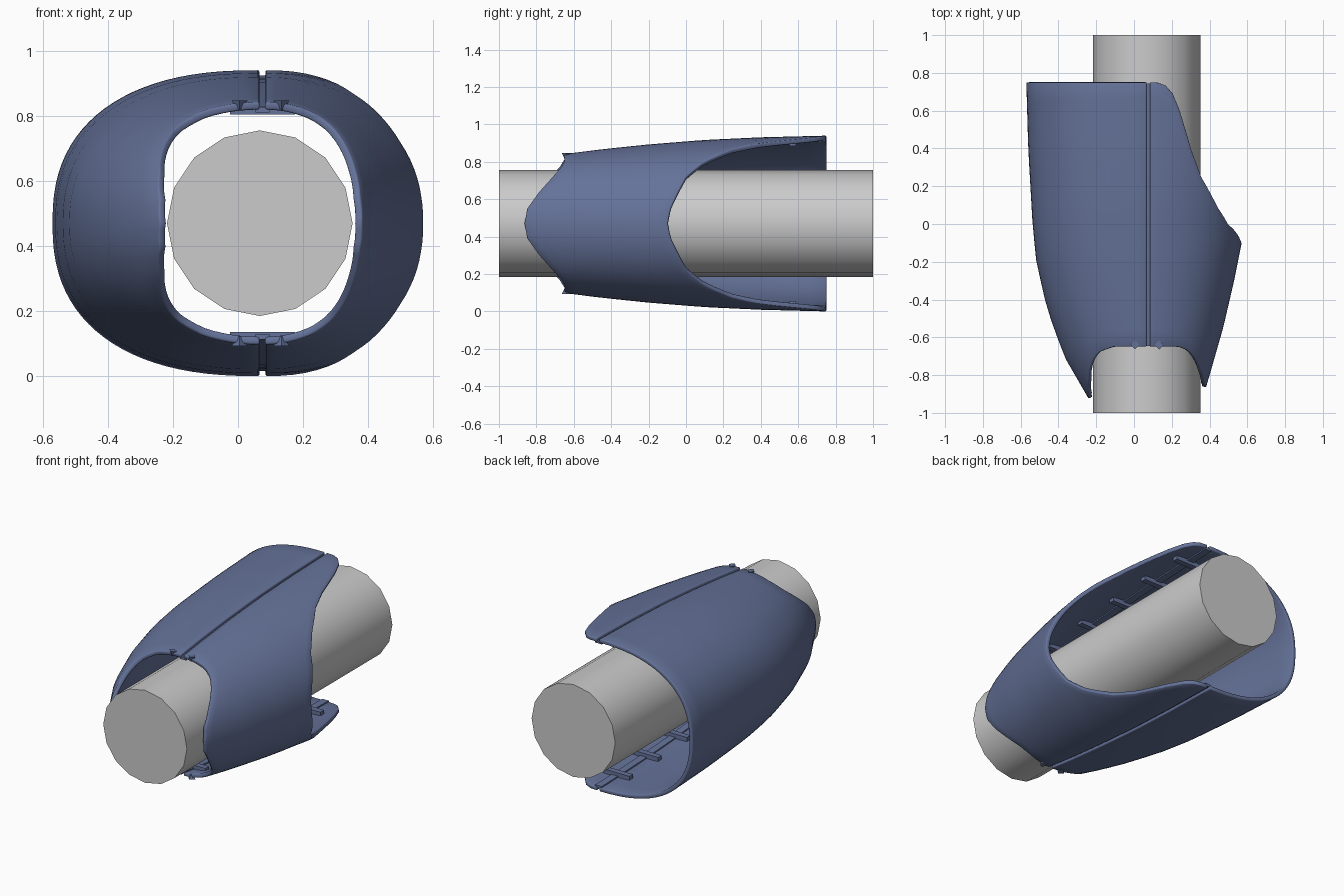
import bpy, bmesh
from math import sin, cos, radians, pi

if "Cube" in bpy.data.objects:
    bpy.data.objects.remove(bpy.data.objects["Cube"])

CX, CZ = 0.075, 0.47          # shell axis
blue = bpy.data.materials.new("armour_blue")
blue.diffuse_color = (0.13, 0.17, 0.32, 1)
blue.use_nodes = True
blue.node_tree.nodes["Principled BSDF"].inputs["Base Color"].default_value = blue.diffuse_color

def interp(pts, v):
    """Piecewise linear lookup in a short profile."""
    if v <= pts[0][0]:
        return pts[0][1]
    for (a, p), (b, q) in zip(pts, pts[1:]):
        if v <= b:
            return p + (q - p) * (v - a) / (b - a)
    return pts[-1][1]

# Half-height and half-widths along y
HEIGHT = [(-0.93, 0.29), (-0.65, 0.372), (-0.45, 0.397), (-0.2, 0.423), (0.1, 0.447), (0.4, 0.461), (0.75, 0.47)]
LEFT_W = [(-0.925, 0.315), (-0.7, 0.445), (-0.45, 0.535), (-0.2, 0.592), (0, 0.612), (0.4, 0.635), (0.75, 0.645)]
RIGHT_W = [(-0.87, 0.305), (-0.55, 0.397), (-0.3, 0.455), (-0.1, 0.495), (0.1, 0.52), (0.4, 0.54), (0.75, 0.55)]
# Edge position by angle from the side (0) to the seam (90)
LEFT_FRONT = [(0, -0.925), (15, -0.905), (30, -0.84), (45, -0.74), (55, -0.68), (68, -0.65), (90, -0.65)]
RIGHT_FRONT = [(0, -0.865), (15, -0.85), (30, -0.79), (45, -0.715), (55, -0.67), (65, -0.65), (90, -0.65)]
LEFT_BACK = [(0, 0.75), (90, 0.75)]
RIGHT_BACK = [(0, -0.1), (10, -0.085), (20, -0.05), (34, 0.0), (46, 0.09), (60, 0.25), (68, 0.4),
              (74, 0.58), (78, 0.68), (82, 0.73), (86, 0.747), (90, 0.75)]

def finish(ob, angle=35, coloured=True):
    if coloured:
        ob.data.materials.append(blue)
    bpy.ops.object.select_all(action='DESELECT')
    bpy.context.view_layer.objects.active = ob
    ob.select_set(True)
    bpy.ops.object.shade_smooth_by_angle(angle=radians(angle))

def shell_half(name, side, width, front, back, power):
    """Curved half shell from superellipse sections between two cut edges."""
    bm = bmesh.new()
    nt, ny = 48, 16
    grid = []
    for i in range(nt + 1):
        deg = -90 + 180 * i / nt
        t, a = radians(deg), abs(deg)
        y0, y1 = interp(front, a), interp(back, a)
        col = []
        for j in range(ny + 1):
            y = y0 + (y1 - y0) * j / ny
            e = 2 / interp(power, y)
            c, s = max(cos(t), 0), sin(t)
            x = CX + side * (0.009 + (interp(width, y) - 0.009) * c ** e)
            z = CZ + interp(HEIGHT, y) * abs(s) ** e * (1 if s > 0 else -1)
            col.append(bm.verts.new((x, y, z)))
        grid.append(col)
    for i in range(nt):
        for j in range(ny):
            q = [grid[i][j], grid[i][j + 1], grid[i + 1][j + 1], grid[i + 1][j]]
            bm.faces.new(q if side > 0 else q[::-1])
    me = bpy.data.meshes.new(name)
    bm.to_mesh(me)
    bm.free()
    ob = bpy.data.objects.new(name, me)
    bpy.context.collection.objects.link(ob)
    sol = ob.modifiers.new("thickness", 'SOLIDIFY')
    sol.thickness, sol.offset = 0.024, -1
    bev = ob.modifiers.new("rim", 'BEVEL')
    bev.width, bev.segments, bev.limit_method, bev.angle_limit = 0.006, 2, 'ANGLE', radians(50)
    finish(ob)

shell_half("left_shell", -1, LEFT_W, LEFT_FRONT, LEFT_BACK, [(-0.7, 2.0), (0.0, 2.3), (0.75, 2.4)])
shell_half("right_shell", 1, RIGHT_W, RIGHT_FRONT, RIGHT_BACK, [(-0.7, 2.0), (0.0, 2.05), (0.4, 2.2)])

def box(name, loc, size, tilt=0):
    bpy.ops.mesh.primitive_cube_add(size=1, location=loc, rotation=(tilt, 0, 0))
    ob = bpy.context.object
    ob.name = name
    ob.scale = size
    ob.data.materials.append(blue)
    return ob

for up, tag in ((1, "upper"), (-1, "lower")):
    # Backing strip closing the seam groove
    bm = bmesh.new()
    rows = []
    for k in range(15):
        y = -0.645 + 1.39 * k / 14
        h = interp(HEIGHT, y)
        rows.append([bm.verts.new((CX + dx, y, CZ + up * (h - d)))
                     for dx, d in ((-0.022, 0.016), (0.022, 0.016), (0.022, 0.032), (-0.022, 0.032))])
    for a, b in zip(rows, rows[1:]):
        for m in range(4):
            n = (m + 1) % 4
            bm.faces.new((a[m], a[n], b[n], b[m]))
    bm.faces.new(rows[0])
    bm.faces.new(rows[-1])
    bmesh.ops.recalc_face_normals(bm, faces=bm.faces)
    me = bpy.data.meshes.new(tag + "_seam_strip")
    bm.to_mesh(me)
    bm.free()
    ob = bpy.data.objects.new(me.name, me)
    bpy.context.collection.objects.link(ob)
    finish(ob)
    # Cross bars bridging the seam inside
    for k, y in enumerate((-0.55, -0.27, 0.01, 0.29, 0.57)):
        box(f"{tag}_cross_bar_{k}", (CX, y, CZ + up * (interp(HEIGHT, y) - 0.036)), (0.2, 0.035, 0.03))
    # Small clips at the front edge
    for k, x in enumerate((0.005, 0.133)):
        bpy.ops.mesh.primitive_cone_add(vertices=4, radius1=0.024, radius2=0.01, depth=0.03,
                                        location=(x, -0.64, CZ + up * 0.362), rotation=(pi if up > 0 else 0, 0, 0))
        bpy.context.object.name = f"{tag}_clip_{k}"
        bpy.context.object.data.materials.append(blue)

# Limb cylinder
bpy.ops.mesh.primitive_cylinder_add(vertices=16, radius=0.285, depth=2, location=(0.067, 0, CZ), rotation=(pi / 2, 0, 0))
limb = bpy.context.object
limb.name = "limb"
finish(limb, 40, False)
